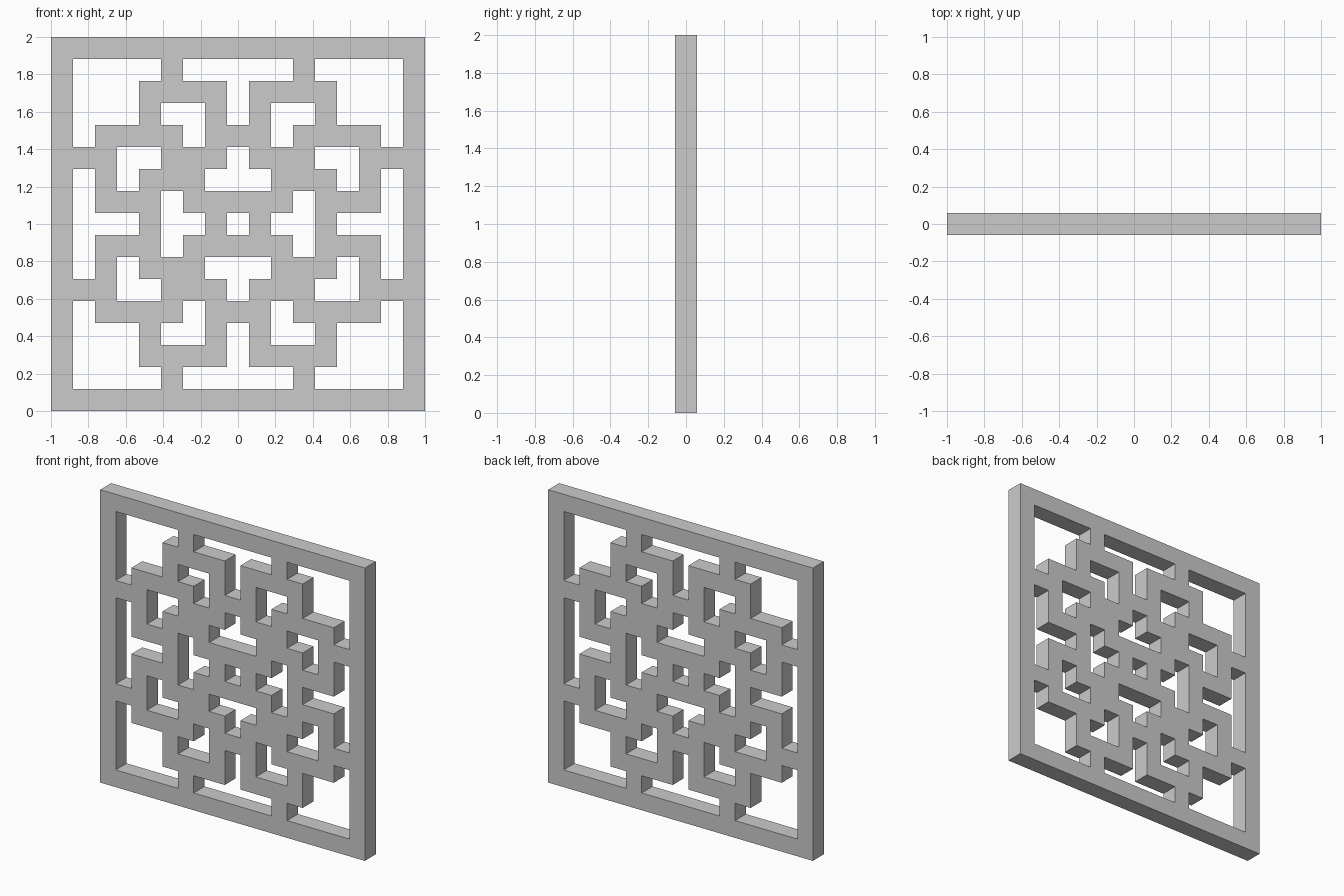
import bpy, bmesh, math

if "Cube" in bpy.data.objects:
    bpy.data.objects.remove(bpy.data.objects["Cube"])

N = 17                # cells per side
C = 2 / N             # cell size, also the panel thickness

# Upper-left quarter of the fretwork, including the centre lines
QUARTER = [
    "#########",
    "#....#...",
    "#...####.",
    "#...#..#.",
    "#.####.##",
    "###..###.",
    "#.#.###..",
    "#.###.###",
    "#...#..#.",
]


def filled(row, col):
    """Mirror the quarter across both centre lines."""
    return QUARTER[min(row, N - 1 - row)][min(col, N - 1 - col)] == "#"


# Flat front profile of the lattice
bm = bmesh.new()
corners = {}


def corner(row, col):
    if (row, col) not in corners:
        corners[row, col] = bm.verts.new((-1 + col * C, -C / 2, 2 - row * C))
    return corners[row, col]


for r in range(N):
    for c in range(N):
        if filled(r, c):
            bm.faces.new([corner(r + 1, c), corner(r + 1, c + 1),
                          corner(r, c + 1), corner(r, c)])

# Give the profile its thickness
ext = bmesh.ops.extrude_face_region(bm, geom=bm.faces[:], use_keep_orig=True)
moved = [g for g in ext["geom"] if isinstance(g, bmesh.types.BMVert)]
bmesh.ops.translate(bm, verts=moved, vec=(0, C, 0))
bmesh.ops.recalc_face_normals(bm, faces=bm.faces[:])

# Merge coplanar cells into clean flat faces
bmesh.ops.dissolve_limit(bm, angle_limit=math.radians(1),
                         verts=bm.verts[:], edges=bm.edges[:])

mesh = bpy.data.meshes.new("lattice_panel")
bm.to_mesh(mesh)
bm.free()
panel = bpy.data.objects.new("lattice_panel", mesh)
bpy.context.collection.objects.link(panel)
